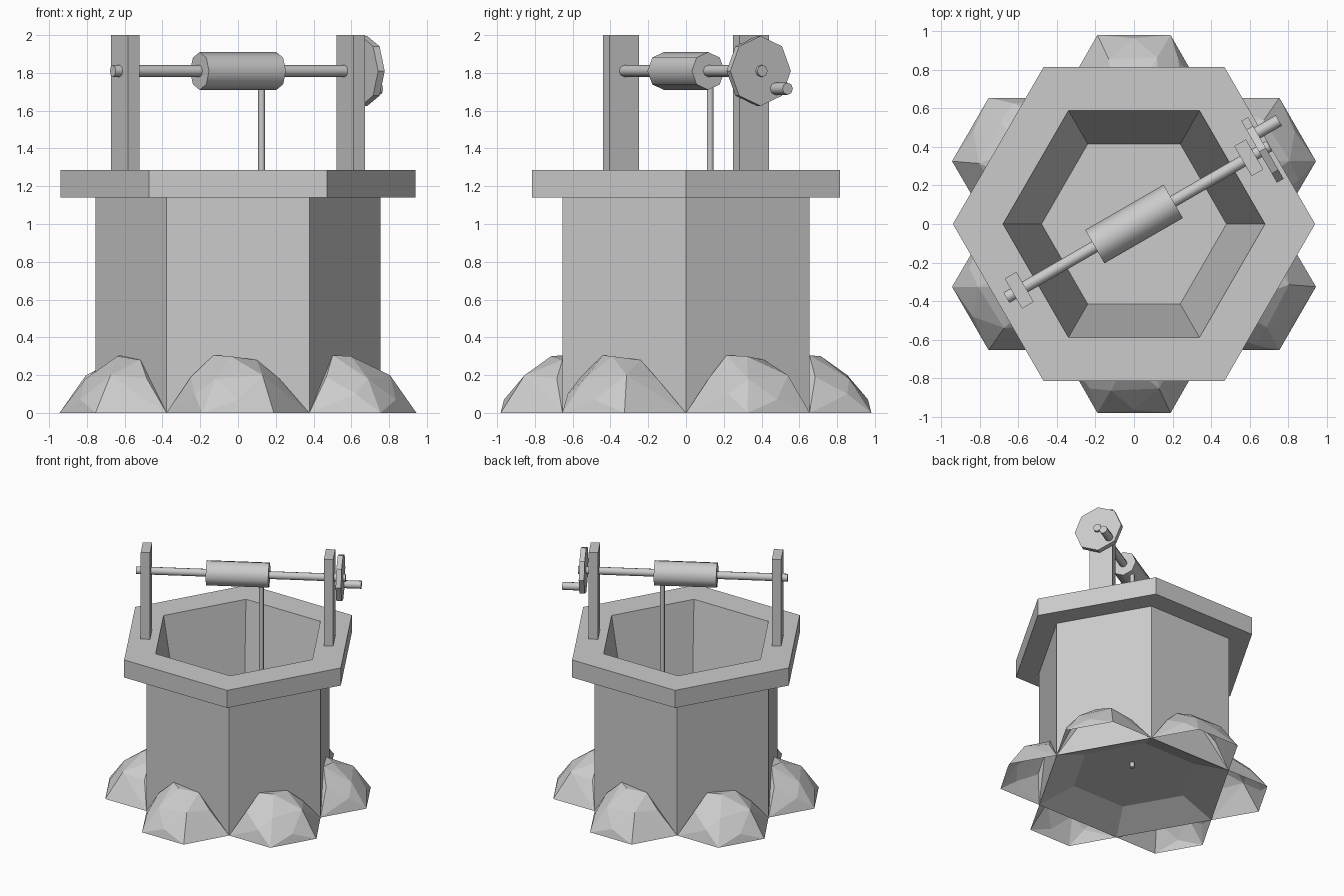
import bpy, bmesh
from math import sin, cos, pi, radians
from mathutils import Matrix, Vector

cube = bpy.data.objects.get("Cube")
if cube:
    bpy.data.objects.remove(cube, do_unlink=True)

grey = bpy.data.materials.new("stone_grey")
grey.use_nodes = True
grey.diffuse_color = (0.6, 0.6, 0.6, 1)
grey.node_tree.nodes["Principled BSDF"].inputs["Base Color"].default_value = (0.6, 0.6, 0.6, 1)


def finish(name, bm, smooth=False, recalc=True):
    """Turn a bmesh into a named, coloured object."""
    if recalc:
        bmesh.ops.recalc_face_normals(bm, faces=bm.faces)
    mesh = bpy.data.meshes.new(name)
    bm.to_mesh(mesh)
    bm.free()
    mesh.materials.append(grey)
    obj = bpy.data.objects.new(name, mesh)
    bpy.context.collection.objects.link(obj)
    if smooth:
        bpy.ops.object.select_all(action='DESELECT')
        obj.select_set(True)
        bpy.context.view_layer.objects.active = obj
        bpy.ops.object.shade_smooth_by_angle(angle=radians(60))
    return obj


def hex_ring(bm, radius, z):
    return [bm.verts.new((radius * cos(i * pi / 3), radius * sin(i * pi / 3), z))
            for i in range(6)]


# Hexagonal well: outer wall, overhanging rim, tapering shaft, hollowed base
profile = [(0.755, 0), (0.755, 1.14), (0.94, 1.14), (0.94, 1.285),
           (0.68, 1.285), (0.48, 0.11)]
bm = bmesh.new()
rings = [hex_ring(bm, r, z) for r, z in profile]
for a, b in zip(rings, rings[1:] + rings[:1]):
    for i in range(6):
        j = (i + 1) % 6
        bm.faces.new((a[i], a[j], b[j], b[i]))
finish("well_wall", bm)

# Well floor
bm = bmesh.new()
bm.faces.new(hex_ring(bm, 0.48, 0.11))
finish("well_floor", bm, recalc=False)

# Rocks: one faceted half-mound per side (along wall, outward, height)
rock_points = [(-0.377, 0, 0), (-0.19, 0.327, 0), (0.19, 0.327, 0), (0.377, 0, 0),
               (-0.25, 0.03, 0.19), (-0.12, 0.21, 0.18), (0.13, 0.2, 0.2),
               (0.22, 0.03, 0.18), (-0.13, 0, 0.305), (-0.04, 0.06, 0.3),
               (0.1, 0, 0.28), (-0.23, 0.2, 0.1), (0.0, 0.31, 0.07)]
for k in range(6):
    bm = bmesh.new()
    for t, out, z in rock_points:
        bm.verts.new((t, -0.654 - out, z))
    bmesh.ops.convex_hull(bm, input=bm.verts)
    bmesh.ops.recalc_face_normals(bm, faces=bm.faces)
    hidden = [f for f in bm.faces if f.normal.z < -0.95 or f.normal.y > 0.95]
    bmesh.ops.delete(bm, geom=hidden, context='FACES')
    bm.transform(Matrix.Rotation(k * pi / 3, 4, 'Z'))
    finish(f"rock_{k + 1}", bm, recalc=False)

# The winding gear is laid out along x, then turned diagonally across the well
TURN = Matrix.Rotation(radians(30), 4, 'Z')
AXLE_Z = 1.81


def rod(name, start, end, radius, sides, across=0, z=AXLE_Z, smooth=True):
    """Cylinder along the axle direction with a vertex pointing up."""
    bm = bmesh.new()
    bmesh.ops.create_cone(bm, cap_ends=True, segments=sides, radius1=radius,
                          radius2=radius, depth=end - start)
    bm.transform(TURN @ Matrix.Translation(((start + end) / 2, across, z))
                 @ Matrix.Rotation(pi / 2, 4, 'Y'))
    finish(name, bm, smooth)


# Posts
for name, side in (("left_post", 1), ("right_post", -1)):
    bm = bmesh.new()
    bmesh.ops.create_cube(bm, size=1)
    bm.transform(TURN @ Matrix.Translation((side * 0.688, 0, 1.6425))
                 @ Matrix.Diagonal((0.07, 0.18, 0.715, 1)))
    finish(name, bm)

# Axle, drum, crank wheel and handle
rod("axle", -0.765, 0.81, 0.031, 8)
rod("rope_drum", -0.235, 0.235, 0.1, 8)
rod("crank_wheel", 0.75, 0.79, 0.185, 8, smooth=False)
rod("crank_handle", 0.77, 0.92, 0.032, 8, across=0.09, z=1.716)

# Rope hanging from the drum
bm = bmesh.new()
bmesh.ops.create_cone(bm, cap_ends=True, segments=8, radius1=0.018, radius2=0.018, depth=1.7)
bm.transform(Matrix.Translation(Vector((0.125, 0.128, 0.92))))
finish("rope", bm, True)
